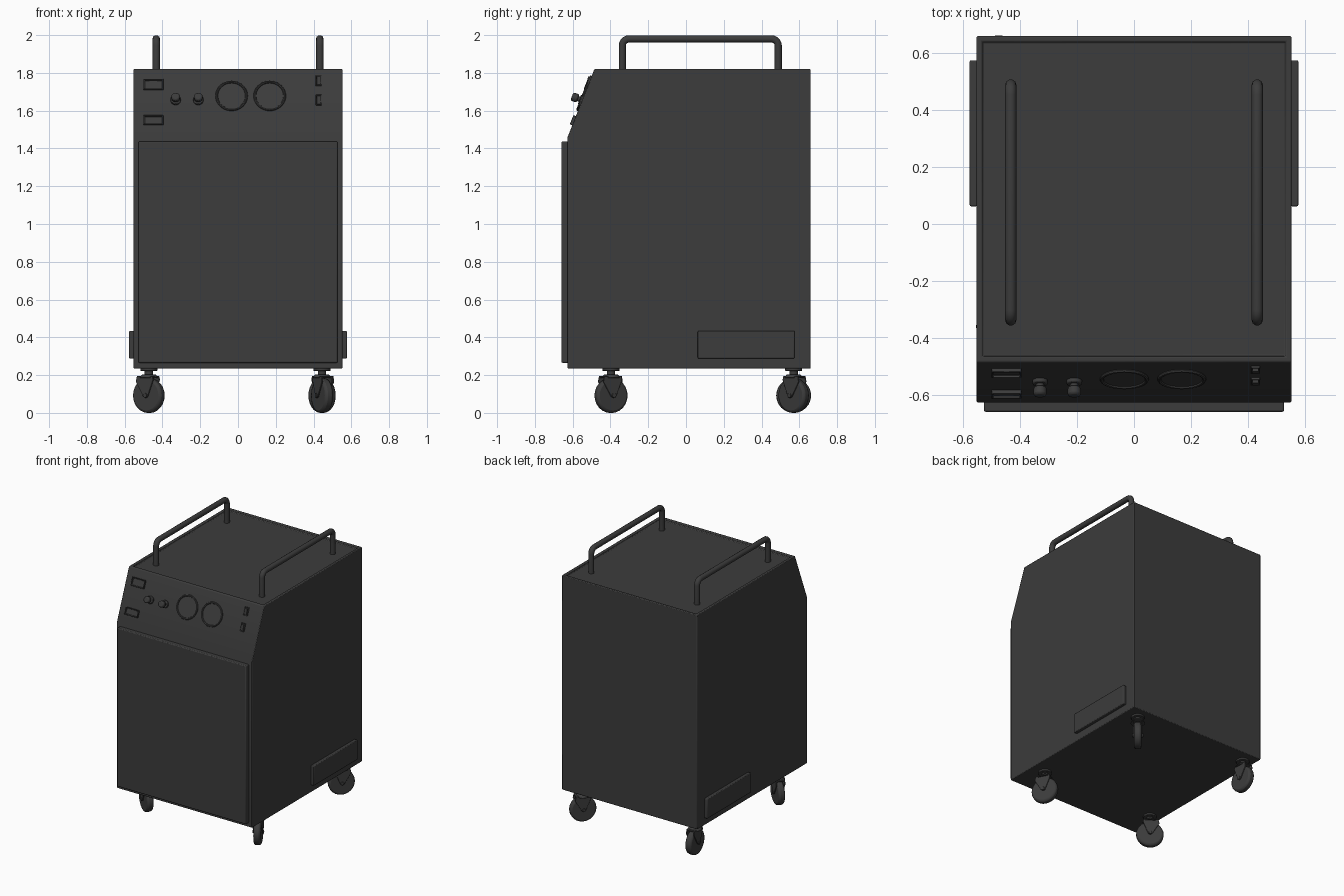
import bpy, bmesh, math
from mathutils import Matrix, Vector

if "Cube" in bpy.data.objects:
    bpy.data.objects.remove(bpy.data.objects["Cube"])

dark = bpy.data.materials.new("dark_metal")
dark.diffuse_color = (0.045, 0.045, 0.045, 1)
dark.use_nodes = True
dark.node_tree.nodes["Principled BSDF"].inputs["Base Color"].default_value = dark.diffuse_color
T = Matrix.Translation


def finish(name, bm, mat=Matrix(), bevel=0.0, segs=2):
    bmesh.ops.recalc_face_normals(bm, faces=bm.faces)
    me = bpy.data.meshes.new(name)
    bm.to_mesh(me)
    bm.free()
    me.materials.append(dark)
    ob = bpy.data.objects.new(name, me)
    bpy.context.collection.objects.link(ob)
    ob.matrix_world = mat
    if bevel:
        m = ob.modifiers.new("bevel", 'BEVEL')
        m.width, m.segments, m.limit_method = bevel, segs, 'ANGLE'
    bpy.context.view_layer.objects.active = ob
    bpy.ops.object.select_all(action='DESELECT')
    ob.select_set(True)
    bpy.ops.object.shade_smooth_by_angle(angle=math.radians(35))
    return ob


def box(name, lo, hi, mat=Matrix(), bevel=0.0):
    bm = bmesh.new()
    lo, hi = Vector(lo), Vector(hi)
    bmesh.ops.create_cube(bm, size=1, matrix=T((lo + hi) / 2) @ Matrix.Diagonal((*(hi - lo), 1)))
    return finish(name, bm, mat, bevel)


def cyl(name, r, z0, z1, mat=Matrix(), bevel=0.0, seg=24, r2=None):
    bm = bmesh.new()
    bmesh.ops.create_cone(bm, cap_ends=True, segments=seg, radius1=r, radius2=r if r2 is None else r2,
                          depth=z1 - z0, matrix=T((0, 0, (z0 + z1) / 2)))
    return finish(name, bm, mat, bevel)


def prism(bm, profile, x0, x1):
    # profile of (y, z) points extruded along x
    f = bm.faces.new([bm.verts.new((x0, y, z)) for y, z in profile])
    r = bmesh.ops.extrude_face_region(bm, geom=[f])
    bmesh.ops.translate(bm, vec=(x1 - x0, 0, 0), verts=[v for v in r['geom'] if isinstance(v, bmesh.types.BMVert)])
    bmesh.ops.recalc_face_normals(bm, faces=bm.faces)


def ring(name, major, minor, mat):
    # ring swept around local z
    bm = bmesh.new()
    n, k = 40, 8
    g = [[bm.verts.new(((major + minor * math.cos(b)) * math.cos(a), (major + minor * math.cos(b)) * math.sin(a),
                        minor * math.sin(b))) for b in [j * math.tau / k for j in range(k)]]
         for a in [i * math.tau / n for i in range(n)]]
    for i in range(n):
        for j in range(k):
            p, q = g[i], g[(i + 1) % n]
            bm.faces.new((p[j], q[j], q[(j + 1) % k], p[(j + 1) % k]))
    finish(name, bm, mat)


# Cabinet with sloped control face and a shallow tray on top
bm = bmesh.new()
prism(bm, [(-0.627, 0.235), (0.66, 0.235), (0.66, 1.82), (-0.485, 1.82), (-0.627, 1.46)], -0.553, 0.553)
top = max(bm.faces, key=lambda f: f.calc_center_median().z)
bmesh.ops.inset_region(bm, faces=[top], thickness=0.028)
bmesh.ops.inset_region(bm, faces=[top], thickness=0.002, depth=-0.015)
finish("cabinet", bm, bevel=0.005)

# Front door
box("front_door", (-0.527, -0.66, 0.265), (0.527, -0.62, 1.437), bevel=0.006)

# Side vent plates and top handles
for s, side in ((-1, "left"), (1, "right")):
    box(side + "_side_plate", (0.5635 * s - 0.0135, 0.062, 0.288), (0.5635 * s + 0.0135, 0.575, 0.434), bevel=0.005)
    y0, y1, zt, r = -0.337, 0.488, 1.98, 0.035
    path = [(y0, 1.79)]
    for cy, a0 in ((y0 + r, 180), (y1 - r, 90)):
        for i in range(6):
            a = math.radians(a0 - 18 * i)
            path.append((cy + r * math.cos(a), zt - r + r * math.sin(a)))
    path.append((y1, 1.79))
    cu = bpy.data.curves.new(side + "_handle", 'CURVE')
    cu.dimensions, cu.bevel_depth, cu.bevel_resolution, cu.use_fill_caps = '3D', 0.02, 3, True
    sp = cu.splines.new('POLY')
    sp.points.add(len(path) - 1)
    for p, (y, z) in zip(sp.points, path):
        p.co = (0.433 * s, y, z, 1)
    cu.materials.append(dark)
    ob = bpy.data.objects.new(side + "_handle", cu)
    bpy.context.collection.objects.link(ob)
    bpy.ops.object.select_all(action='DESELECT')
    bpy.context.view_layer.objects.active = ob
    ob.select_set(True)
    bpy.ops.object.convert(target='MESH')
    bpy.ops.object.shade_smooth_by_angle(angle=math.radians(50))

# Control panel frame: local y runs up the slope, local z points outward
tilt = math.atan2(0.36, 0.142)


def on_panel(x, z):
    return T((x, -0.627 + (z - 1.46) * 0.142 / 0.36, z)) @ Matrix.Rotation(tilt, 4, 'X')


# Gauges
for i, x in enumerate((-0.034, 0.168)):
    m = on_panel(x, 1.677)
    cyl(f"gauge_face_{i}", 0.08, -0.01, 0.004, m, seg=40)
    ring(f"gauge_rim_{i}", 0.079, 0.007, m @ T((0, 0, 0.004)))
# Knobs
for i, x in enumerate((-0.33, -0.21)):
    m = on_panel(x, 1.655)
    cyl(f"knob_skirt_{i}", 0.027, -0.01, 0.014, m, 0.004)
    cyl(f"knob_stem_{i}", 0.014, 0.01, 0.03, m)
    cyl(f"knob_cap_{i}", 0.023, 0.024, 0.058, m, 0.008)


# Framed display windows and rocker switches
def framed(name, x, z, w, h, rim, d, inner):
    m = on_panel(x, z)
    bm = bmesh.new()
    bmesh.ops.create_cube(bm, size=1, matrix=T((0, 0, d / 2 - 0.005)) @ Matrix.Diagonal((w, h, d + 0.01, 1)))
    f = max(bm.faces, key=lambda f: f.calc_center_median().z)
    bmesh.ops.inset_region(bm, faces=[f], thickness=rim)
    bmesh.ops.inset_region(bm, faces=[f], thickness=0.001, depth=inner)
    finish(name, bm, m, 0.0015, 1)


framed("upper_display", -0.448, 1.736, 0.106, 0.06, 0.008, 0.014, -0.01)
framed("lower_display", -0.448, 1.547, 0.106, 0.052, 0.008, 0.014, -0.01)
for i, z in enumerate((1.757, 1.655)):
    framed(f"switch_frame_{i}", 0.427, z, 0.032, 0.058, 0.004, 0.008, -0.004)
    box(f"switch_rocker_{i}", (-0.011, -0.023, 0), (0.011, 0.023, 0.013),
        on_panel(0.427, z) @ Matrix.Rotation(0.2, 4, 'X'), 0.002)

# Swivel casters, each turned to its own angle
casters = {"front_left": (-0.472, -0.397, 55), "front_right": (0.445, -0.397, 207),
           "back_left": (-0.472, 0.57, 3), "back_right": (0.445, 0.57, -40)}
for name, (x, y, deg) in casters.items():
    m = T((x, y, 0)) @ Matrix.Rotation(math.radians(deg), 4, 'Z')
    axle = m @ T((0, 0, 0.092)) @ Matrix.Rotation(math.pi / 2, 4, 'Y')
    cyl(name + "_mount_plate", 0.045, 0.222, 0.24, m, 0.003)
    cyl(name + "_swivel", 0.022, 0.19, 0.225, m)
    cyl(name + "_crown", 0.05, 0.186, 0.204, m, 0.003, r2=0.036)
    cyl(name + "_wheel", 0.092, -0.024, 0.024, axle, 0.013, 24)
    cyl(name + "_axle", 0.012, -0.038, 0.038, axle, 0.002, 12)
    bm = bmesh.new()
    cheek = [(-0.014, 0.085), (0.014, 0.085), (0.062, 0.165), (0.055, 0.195), (-0.045, 0.195), (-0.05, 0.175)]
    prism(bm, cheek, 0.026, 0.033)
    prism(bm, cheek, -0.033, -0.026)
    finish(name + "_fork", bm, m, 0.002)
    box(name + "_fork_bridge", (-0.033, -0.045, 0.186), (0.033, 0.055, 0.195), m, 0.002)
